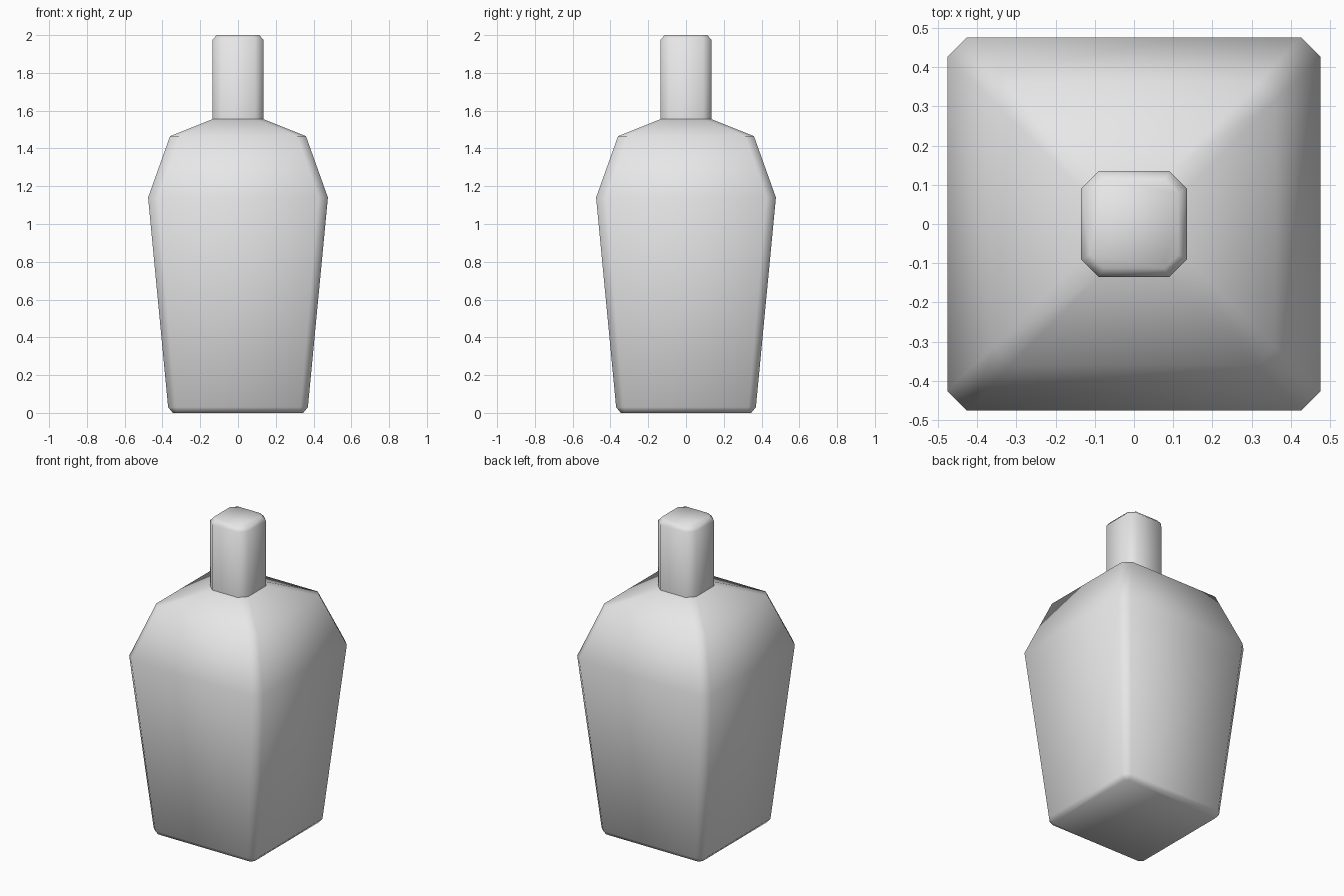
import bpy, bmesh, math

cube = bpy.data.objects.get("Cube")
if cube:
    bpy.data.objects.remove(cube, do_unlink=True)

grey = bpy.data.materials.new("plain_grey")
grey.use_nodes = True
colour = (0.8, 0.8, 0.8, 1)
grey.diffuse_color = colour
grey.node_tree.nodes["Principled BSDF"].inputs["Base Color"].default_value = colour


def square_loft(name, rings, cap_top=True, cap_bottom=True):
    """Stack square rings with cut corners: (height, half width, corner cut)."""
    bm = bmesh.new()
    loops = []
    for z, h, c in rings:
        k = h - c
        outline = [(h, -k), (h, k), (k, h), (-k, h),
                   (-h, k), (-h, -k), (-k, -h), (k, -h)]
        loops.append([bm.verts.new((x, y, z)) for x, y in outline])
    for low, high in zip(loops, loops[1:]):
        for i in range(8):
            j = (i + 1) % 8
            bm.faces.new((low[i], low[j], high[j], high[i]))
    if cap_bottom:
        bm.faces.new(loops[0][::-1])
    if cap_top:
        bm.faces.new(loops[-1])
    mesh = bpy.data.meshes.new(name)
    bm.to_mesh(mesh)
    bm.free()
    mesh.materials.append(grey)
    for face in mesh.polygons:
        face.use_smooth = True
    obj = bpy.data.objects.new(name, mesh)
    bpy.context.collection.objects.link(obj)
    return obj


# Tapered body with sloping shoulders
square_loft("bottle_body", [
    (0.0, 0.345, 0.02),
    (0.03, 0.37, 0.04),
    (1.14, 0.476, 0.05),
    (1.465, 0.36, 0.045),
    (1.555, 0.135, 0.045),
], cap_top=False)

# Upright neck with a softened rim
square_loft("bottle_neck", [
    (1.555, 0.135, 0.045),
    (1.975, 0.135, 0.045),
    (2.0, 0.113, 0.035),
], cap_bottom=False)
